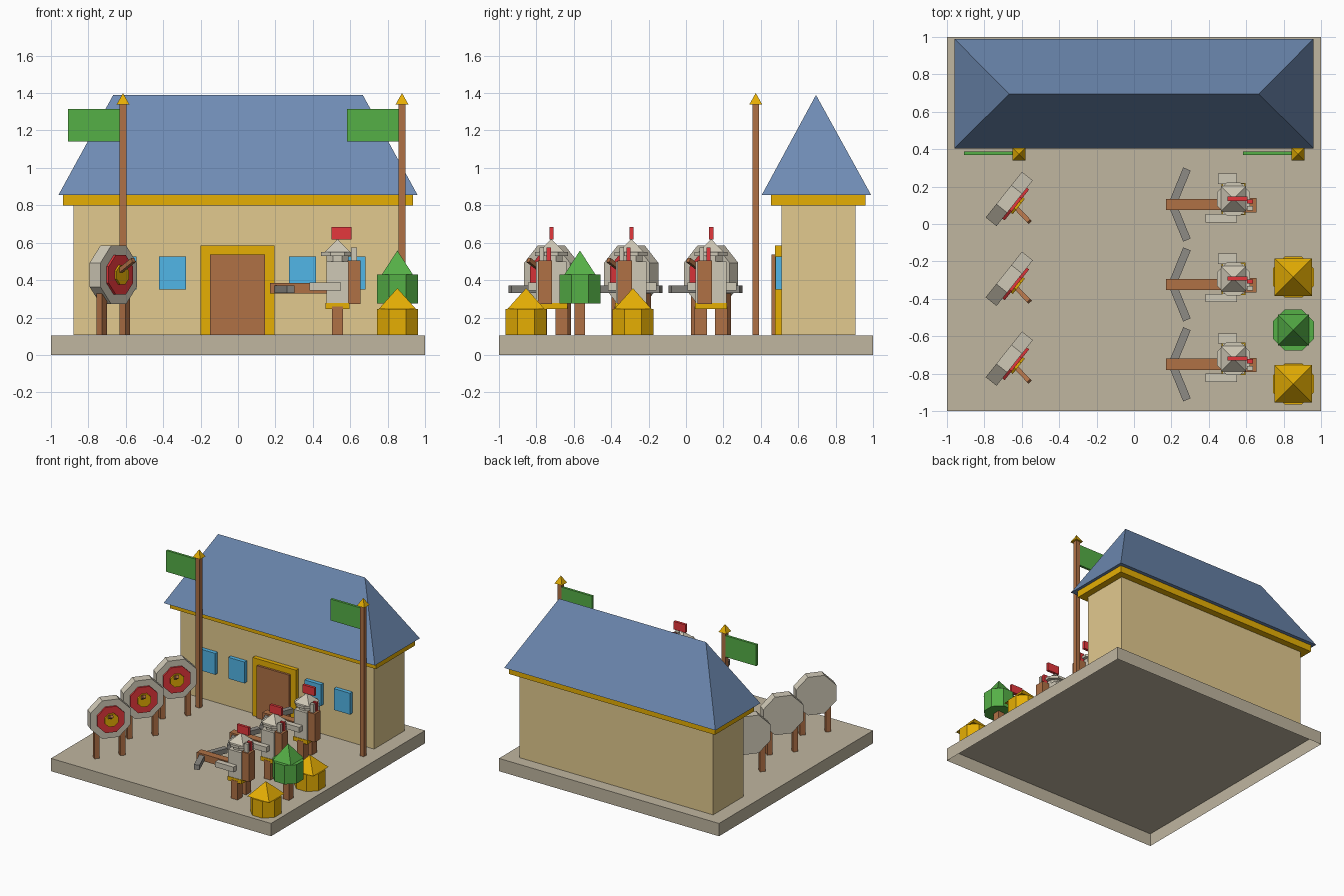
import bpy
import bmesh
from math import pi, cos, atan2
from mathutils import Vector, Matrix

if "Cube" in bpy.data.objects:
    bpy.data.objects.remove(bpy.data.objects["Cube"])


def material(name, rgb):
    m = bpy.data.materials.new(name)
    m.use_nodes = True
    col = tuple((c / 255) ** 2.2 for c in rgb) + (1,)
    m.diffuse_color = col
    m.node_tree.nodes["Principled BSDF"].inputs["Base Color"].default_value = col
    return m


STONE = material("stone", (190, 180, 158))
WALL = material("sandy plaster", (225, 200, 141))
GOLD = material("gold", (229, 173, 12))
ROOF = material("slate blue", (110, 138, 178))
WOOD = material("brown wood", (174, 112, 71))
GREEN = material("green", (86, 174, 72))
BLUE = material("window blue", (82, 180, 230))
RED = material("red", (228, 58, 62))
IRON = material("dark grey", (140, 138, 132))
PALE = material("light grey", (206, 199, 181))
GROUND = 0.107


def finish(name, mat):
    ob = bpy.context.object
    ob.name = name
    ob.data.materials.append(mat)
    return ob


def box(name, mat, x, y, z):
    """Box from (min, max) ranges."""
    bpy.ops.mesh.primitive_cube_add(size=1)
    ob = finish(name, mat)
    lo, hi = Vector((x[0], y[0], z[0])), Vector((x[1], y[1], z[1]))
    ob.data.transform(Matrix.Translation((lo + hi) / 2) @ Matrix.Diagonal((hi - lo).to_4d()))
    return ob


def prism(name, mat, at, half, z, sides=8, top=1.0):
    """Upright prism or pyramid with flats facing the axes; half is half the flat width."""
    r = half / cos(pi / sides)
    bpy.ops.mesh.primitive_cone_add(vertices=sides, radius1=r, radius2=r * top, depth=z[1] - z[0])
    ob = finish(name, mat)
    ob.data.transform(Matrix.Translation((at[0], at[1], (z[0] + z[1]) / 2)) @ Matrix.Rotation(pi / sides, 4, "Z"))
    return ob


def bar(name, mat, a, b, w, h):
    """Straight bar between two points."""
    a, b = Vector(a), Vector(b)
    bpy.ops.mesh.primitive_cube_add(size=1)
    ob = finish(name, mat)
    turn = (b - a).to_track_quat("X", "Z").to_matrix().to_4x4()
    ob.data.transform(Matrix.Translation((a + b) / 2) @ turn @ Matrix.Diagonal(((b - a).length, w, h, 1)))
    return ob


# Ground slab, open underneath
slab = box("ground_slab", STONE, (-1, 1), (-1, 1), (0, 0.105))
bm = bmesh.new()
bm.from_mesh(slab.data)
bmesh.ops.delete(bm, geom=[f for f in bm.faces if f.normal.z < -0.5], context="FACES_ONLY")
bm.to_mesh(slab.data)
bm.free()

# Hall
box("hall_walls", WALL, (-0.88, 0.88), (0.51, 0.905), (GROUND, 0.8))
box("eave_trim", GOLD, (-0.935, 0.935), (0.455, 0.96), (0.8, 0.855))
roof = box("hip_roof", ROOF, (-0.96, 0.96), (0.405, 0.99), (0.855, 1.39))
for v in roof.data.vertices:
    if v.co.z > 1:
        v.co.x *= 0.695
        v.co.y = 0.695
box("door_frame", GOLD, (-0.2, 0.195), (0.475, 0.52), (GROUND, 0.585))
box("door", WOOD, (-0.15, 0.145), (0.457, 0.5), (GROUND, 0.538))
for x in (-0.615, -0.35, 0.345, 0.61):
    box("window", BLUE, (x - 0.073, x + 0.073), (0.478, 0.52), (0.35, 0.525))

# Flagpoles
for x in (-0.615, 0.877):
    prism("flagpole", WOOD, (x, 0.373), 0.018, (GROUND, 1.35), 4)
    prism("pole_tip", GOLD, (x, 0.373), 0.034, (1.34, 1.4), 4, 0)
    box("flag", GREEN, (x - 0.295, x - 0.015), (0.368, 0.388), (1.14, 1.315))


def target(y):
    """Octagonal shooting target turned towards the crossbow line."""
    face = Vector((0.78, -0.62, 0)).normalized()
    pose = Matrix.Translation((-0.667, y, 0)) @ Matrix.Rotation(atan2(face.y, face.x), 4, "Z")
    parts = []
    for name, mat, half, d in (("target_board", PALE, 0.156, (-0.037, 0.037)),
                               ("target_ring", RED, 0.105, (0.03, 0.052)),
                               ("target_bullseye", GOLD, 0.052, (0.04, 0.065))):
        disc = prism(name, mat, (0, 0), half, d)
        disc.data.transform(Matrix.Translation((0, 0, 0.428)) @ Matrix.Rotation(pi / 2, 4, "Y"))
        parts.append(disc)
    for s in (-0.1, 0.1):
        parts.append(box("target_leg", WOOD, (-0.02, 0.02), (s - 0.02, s + 0.02), (GROUND, 0.33)))
    parts.append(bar("stuck_bolt", WOOD, (0.04, -0.012, 0.44), (0.16, -0.028, 0.507), 0.024, 0.024))
    for p in parts:
        p.data.transform(pose)


def soldier(y):
    """Crossbow soldier facing the targets."""
    x = 0.532
    for s in (-0.055, 0.055):
        box("leg", WOOD, (x - 0.03, x + 0.03), (y + s - 0.033, y + s + 0.033), (GROUND, 0.26))
    box("belt", GOLD, (x - 0.064, x + 0.064), (y - 0.086, y + 0.086), (0.245, 0.278))
    box("torso", PALE, (x - 0.06, x + 0.06), (y - 0.082, y + 0.082), (0.275, 0.5))
    prism("head", PALE, (x, y), 0.06, (0.5, 0.54))
    prism("helmet_brim", PALE, (x, y), 0.088, (0.53, 0.55))
    prism("helmet_peak", PALE, (x, y), 0.068, (0.55, 0.62), 4, 0)
    box("plume", RED, (0.5, 0.608), (y - 0.01, y + 0.012), (0.617, 0.683))
    box("long_arm", PALE, (0.383, 0.55), (y - 0.125, y - 0.08), (0.345, 0.388))
    box("short_arm", PALE, (0.45, 0.55), (y + 0.08, y + 0.135), (0.345, 0.388))
    # Quiver with two bolts
    box("quiver", WOOD, (0.585, 0.655), (y - 0.072, y + 0.004), (0.273, 0.505))
    box("quiver_bolt", RED, (0.603, 0.637), (y - 0.025, y - 0.003), (0.5, 0.575))
    box("quiver_bolt", PALE, (0.603, 0.637), (y - 0.062, y - 0.038), (0.5, 0.575))
    # Crossbow
    mid = y - 0.03
    box("crossbow_stock", WOOD, (0.17, 0.56), (mid - 0.03, mid + 0.03), (0.328, 0.385))
    for s in (-1, 1):
        bar("bow_limb", IRON, (0.205, mid, 0.352), (0.283, mid + s * 0.19, 0.352), 0.043, 0.04)


for y in (0.134, -0.293, -0.72):
    target(y)
    soldier(y)

# Garden tubs and clipped tree
for y in (-0.284, -0.855):
    prism("tub", GOLD, (0.852, y), 0.11, (GROUND, 0.245))
    prism("tub_lid", GOLD, (0.852, y), 0.1, (0.245, 0.357), 4, 0)
prism("tree_trunk", WOOD, (0.852, -0.567), 0.028, (GROUND, 0.3), 4)
prism("tree_crown", GREEN, (0.852, -0.567), 0.11, (0.275, 0.43))
prism("tree_top", GREEN, (0.852, -0.567), 0.083, (0.43, 0.558), 4, 0)
